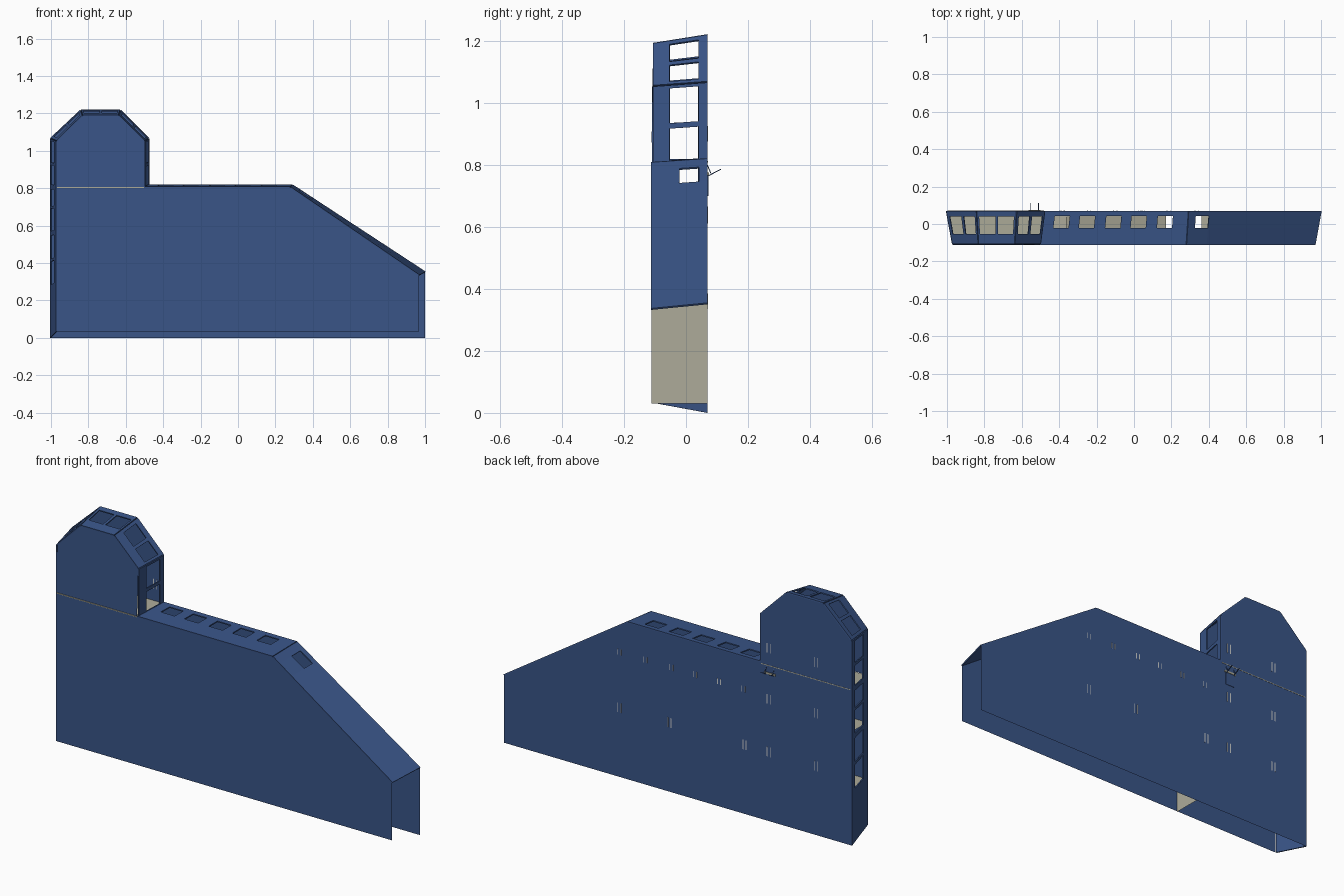
import bpy, bmesh
from mathutils import Vector

if "Cube" in bpy.data.objects:
    bpy.data.objects.remove(bpy.data.objects["Cube"])


def material(name, rgb):
    m = bpy.data.materials.new(name)
    m.diffuse_color = (*rgb, 1)
    m.use_nodes = True
    m.node_tree.nodes["Principled BSDF"].inputs["Base Color"].default_value = m.diffuse_color
    return m


BLUE = material("navy blue", (0.041, 0.09, 0.245))
BEIGE = material("warm beige", (0.42, 0.41, 0.32))
PALE = material("pale grey", (0.6, 0.62, 0.62))
YB, YF = 0.07, -0.112          # back and front planes


def make(name, polys, mat, thick=0):
    bm = bmesh.new()
    for p in polys:
        bm.faces.new([bm.verts.new(v) for v in p])
    bmesh.ops.remove_doubles(bm, verts=bm.verts, dist=1e-5)
    me = bpy.data.meshes.new(name)
    bm.to_mesh(me)
    bm.free()
    me.materials.append(mat)
    ob = bpy.data.objects.new(name, me)
    bpy.context.collection.objects.link(ob)
    if thick:
        s = ob.modifiers.new("thickness", 'SOLIDIFY')
        s.thickness = thick
        s.offset = -1
    return ob


def band(name, back, front, yf=YF, windows=(), side=(0.167, 0.694)):
    """Wall strip joining a back edge to a front edge, with a row of openings."""
    b0, b1 = [Vector((x, YB, z)) for x, z in back]
    f0, f1 = [Vector((x, yf, z)) for x, z in front]

    def pt(t, s):
        return b0.lerp(b1, t).lerp(f0.lerp(f1, t), s)
    ts = [0] + [t for w in windows for t in w] + [1]
    ss = [0, *side, 1]
    if not windows:
        ss = [0, 1]
    polys = []
    for i in range(len(ts) - 1):
        for j in range(len(ss) - 1):
            if i % 2 == 1 and j == 1 and windows:
                continue
            polys.append([pt(ts[i], ss[j]), pt(ts[i], ss[j + 1]),
                          pt(ts[i + 1], ss[j + 1]), pt(ts[i + 1], ss[j])])
    return make(name, polys, BLUE, 0.006 if windows else 0)


def plate(name, outline, y):
    return make(name, [[(x, y, z) for x, z in outline]], BLUE)


# Outlines of the large back plate and the smaller front plates
hall_b = [(-1, 0), (1, 0), (1, 0.35), (0.29, 0.815), (-0.48, 0.815)]
tower_b = [(-0.48, 1.065), (-0.63, 1.215), (-0.84, 1.215), (-1, 1.065)]
hall_f = [(-0.967, 0.033), (0.967, 0.033), (0.967, 0.332), (0.278, 0.803), (-0.503, 0.803)]
tower_f = [(-0.503, 1.052), (-0.64, 1.187), (-0.83, 1.187), (-0.967, 1.052)]
YT = -0.106                    # tower front sits slightly further back
plate("back_wall", hall_b + tower_b, YB)
plate("front_wall", hall_f + [(-0.967, 0.803)], YF)
make("tower_front_wall",
     [[(-0.967, YF, 0.808), (-0.503, YF, 0.808)] + [(x, YT, z) for x, z in tower_f]], BLUE)

# Left side wall with stacked windows
rows = [(0.28, 0.405), (0.42, 0.545), (0.57, 0.69), (0.705, 0.795), (0.82, 0.925), (0.94, 1.055)]
band("left_wall", [(-1, 1.065), (-1, 0)], [(-0.967, 1.052), (-0.967, 0.033)], (YF + YT) / 2,
     [(1 - b / 1.065, 1 - a / 1.065) for a, b in reversed(rows)])

# Tower sides and roof
pairs = [(0.06, 0.44), (0.52, 0.92)]
band("tower_right_wall", [(-0.48, 0.815), (-0.48, 1.065)], [(-0.503, 0.803), (-0.503, 1.052)], YT,
     [(0.03, 0.44), (0.51, 0.96)])
band("tower_right_slope", tower_b[0:2], tower_f[0:2], YT, pairs)
band("tower_roof", tower_b[1:3], tower_f[1:3], YT, [(0.05, 0.46), (0.53, 0.95)])
band("tower_left_slope", tower_b[2:4], tower_f[2:4], YT, pairs)

# Hall roof with skylights, and the long sloping roof
lights = [-0.38, -0.245, -0.105, 0.03, 0.17]
band("hall_roof", [hall_b[3], hall_b[4]], [hall_f[3], hall_f[4]], YF,
     [((0.29 - x - 0.04) / 0.77, (0.29 - x + 0.04) / 0.77) for x in reversed(lights)], (0.15, 0.5))
band("slope_roof", [hall_b[2], hall_b[3]], [hall_f[2], hall_f[3]], YF,
     [(0.845, 0.945)], (0.15, 0.5))


# Interior floors and partitions
def floor(name, x0, x1, zf, zb):
    make(name, [[(x0, YF, zf), (x1, YF, zf), (x1, YB, zb), (x0, YB, zb)]], BEIGE)


def partition(name, x, z0, z1):
    make(name, [[(x, YF, z0), (x, YB, z0), (x, YB, z1), (x, YF, z1)]], BEIGE)


floor("lower_floor", -0.966, -0.36, 0.267, 0.267)
floor("middle_floor", -0.966, -0.36, 0.562, 0.562)
floor("hall_floor", -0.36, 0.17, 0.525, 0.56)
floor("far_floor", 0.36, 0.615, 0.56, 0.56)
make("tower_floor", [[(-0.967, YF - 0.001, 0.806), (-0.503, YF - 0.001, 0.806),
                      (-0.482, YB + 0.001, 0.812), (-0.998, YB + 0.001, 0.812)]], BEIGE, 0.004)
partition("lower_partition", -0.36, 0.03, 0.53)
partition("stair_partition", 0.255, 0.53, 0.64)


def box(name, lo, hi, mat):
    bpy.ops.mesh.primitive_cube_add(size=1, location=[(a + b) / 2 for a, b in zip(lo, hi)])
    ob = bpy.context.object
    ob.name = name
    ob.scale = [b - a for a, b in zip(lo, hi)]
    ob.data.materials.append(mat)


# Thin seam across the hall roof
make("roof_seam", [[(-0.052, YB, 0.816), (-0.052, YF, 0.804),
                    (-0.046, YF, 0.804), (-0.046, YB, 0.816)]], BEIGE, 0.001)

# Pairs of slim light strips on the back wall
spots = [(x, 0.36, 0.025) for x in (0.335, 0.046, -0.387, -0.526, -0.80)]
spots += [(x, z, 0.025) for x in (-0.526, -0.80) for z in (0.635, 0.9)]
spots += [(x, 0.65, 0.015) for x in (0.335, 0.185, 0.035, -0.10, -0.24, -0.38)]
for x, z, h in spots:
    for dx in (-0.009, 0.009):
        box("light_strip", (x + dx - 0.002, YB - 0.001, z - h),
            (x + dx + 0.002, YB + 0.001, z + h), PALE)

# Small hatch on the back wall with two projecting rods
box("hatch_panel", (-0.56, YB - 0.001, 0.70), (-0.505, YB + 0.002, 0.775), BLUE)
box("hatch_sill", (-0.565, YB - 0.001, 0.765), (-0.50, YB + 0.004, 0.775), BEIGE)
for x in (-0.555, -0.51):
    make("hatch_rod", [[(x - 0.002, YB, 0.765), (x + 0.002, YB, 0.765),
                        (x + 0.002, 0.112, 0.787), (x - 0.002, 0.112, 0.787)]], BLUE, 0.003)
    make("hatch_brace", [[(x - 0.002, YB, 0.80), (x + 0.002, YB, 0.80),
                          (x + 0.002, 0.082, 0.772), (x - 0.002, 0.082, 0.772)]], BLUE, 0.003)
